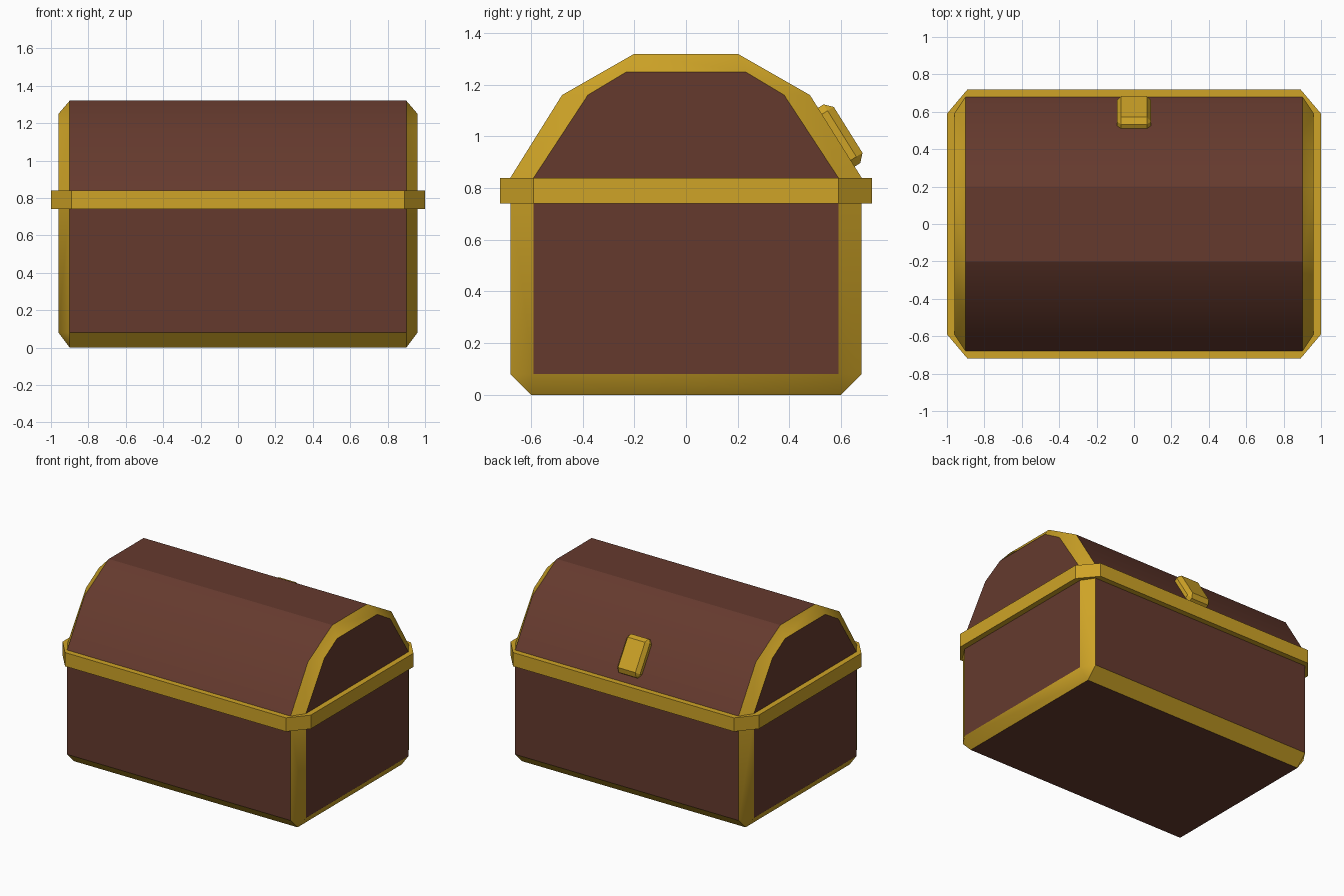
import bpy, bmesh
from math import radians
from mathutils import Matrix

if "Cube" in bpy.data.objects:
    bpy.data.objects.remove(bpy.data.objects["Cube"])


def material(name, rgb):
    mat = bpy.data.materials.new(name)
    mat.diffuse_color = (*rgb, 1)
    mat.use_nodes = True
    mat.node_tree.nodes["Principled BSDF"].inputs["Base Color"].default_value = mat.diffuse_color
    return mat


WOOD = material("dark_wood", (0.13, 0.042, 0.027))
GOLD = material("gold", (0.62, 0.37, 0.02))


def hull_part(name, points, is_wood=None, matrix=Matrix()):
    """Convex faceted part from quarter points mirrored in x and y."""
    bm = bmesh.new()
    for x, y, z in points:
        for sx in (-1, 1):
            for sy in (-1, 1):
                bm.verts.new((sx * x, sy * y, z))
    bmesh.ops.convex_hull(bm, input=bm.verts)
    bmesh.ops.dissolve_limit(bm, angle_limit=radians(1), verts=bm.verts, edges=bm.edges)
    bmesh.ops.recalc_face_normals(bm, faces=bm.faces)
    bm.normal_update()
    for f in bm.faces:
        f.smooth = True
        f.material_index = 0 if is_wood and is_wood(f.normal) else 1
    # only shallow facets blend together
    for e in bm.edges:
        e.smooth = e.calc_face_angle(0) < radians(29.5)
    mesh = bpy.data.meshes.new(name)
    bm.to_mesh(mesh)
    bm.free()
    mesh.materials.append(WOOD)
    mesh.materials.append(GOLD)
    ob = bpy.data.objects.new(name, mesh)
    ob.matrix_world = matrix
    bpy.context.collection.objects.link(ob)


# Chest body: box with wide chamfers, flat panels in wood
hull_part("chest_body",
          [(0.90, 0.60, 0)] + [p for z in (0.08, 0.79)
                               for p in ((0.96, 0.59, z), (0.90, 0.68, z))],
          lambda n: max(abs(c) for c in n) > 0.99)

# Domed lid: outer arch with a smaller end panel on each side
outer = [(0.705, 0.80), (0.48, 1.16), (0.20, 1.32)]
inner = [(0.616, 0.80), (0.38, 1.16), (0.23, 1.25)]
hull_part("lid",
          [(0.90, y, z) for y, z in outer] + [(0.96, y, z) for y, z in inner],
          lambda n: abs(n.x) < 0.01 or abs(n.x) > 0.99)

# Gold band around the seam
hull_part("rim_band", [p for z in (0.74, 0.84)
                       for p in ((1.0, 0.59, z), (0.89, 0.72, z))])

# Latch lying on the sloped back of the lid
hull_part("latch",
          [p for z in (0, 0.048) for p in ((0.092, 0.105, z), (0.07, 0.134, z))]
          + [(0.07, 0.105, 0.076)],
          matrix=Matrix.Translation((0, 0.563, 0.985)) @ Matrix.Rotation(radians(-58), 4, 'X'))
